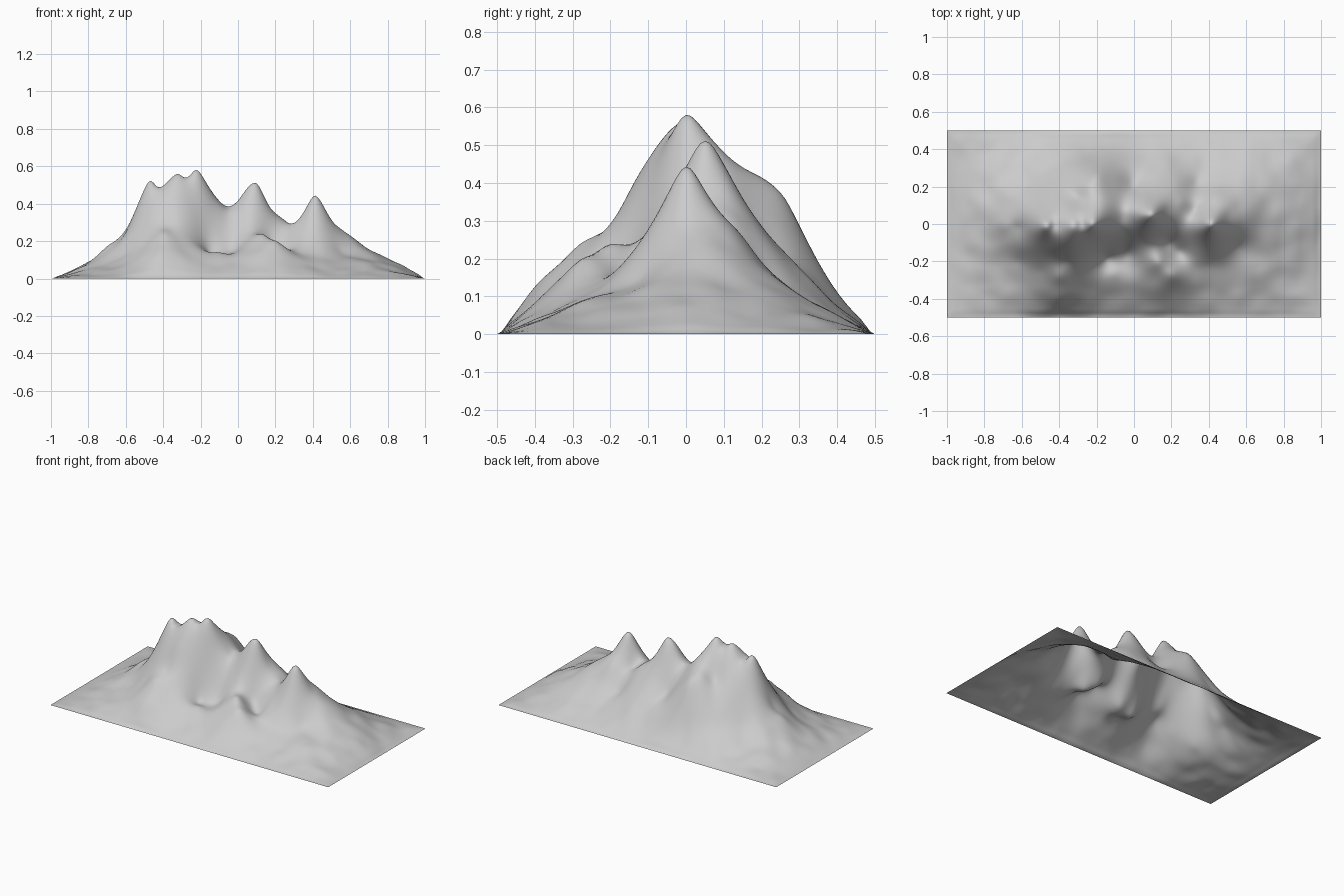
import bpy, math
from mathutils import Vector, noise

if "Cube" in bpy.data.objects:
    bpy.data.objects.remove(bpy.data.objects["Cube"])

# Crest lines and valleys of the range: (x, y, height)
main_ridge = [(-.78, 0, .10), (-.69, -.01, .18), (-.61, -.02, .23), (-.55, -.02, .36), (-.47, -.01, .52),
              (-.43, -.01, .49), (-.32, -.01, .56), (-.28, 0, .54), (-.22, 0, .58), (-.15, .01, .48),
              (-.06, .03, .38), (0, .04, .41), (.05, .05, .48), (.1, .05, .51), (.17, .07, .38)]
east_ridge = [(.25, .12, .305), (.33, .07, .27), (.41, 0, .44), (.45, .01, .40), (.5, .04, .31),
              (.55, .05, .265), (.6, .08, .225), (.67, .13, .165), (.78, .1, .11), (.88, 0, .07)]
back_spurs = [(-.3, .14, .39), (-.25, .21, .395), (-.2, .26, .365), (-.25, .38, .12), (-.55, .2, .17),
              (0, .2, .24), (.17, .17, .32), (.22, .24, .22), (.43, .15, .26), (.46, .22, .17),
              (.34, .22, .15)]
front_spurs = [(-.34, -.14, .40), (-.37, -.2, .29), (-.4, -.28, .24), (-.42, -.4, .12), (-.5, -.25, .18),
               (-.62, -.2, .12), (-.15, -.18, .14), (-.11, -.26, .14), (-.03, -.16, .15), (.13, -.2, .235),
               (.2, -.27, .195), (.18, -.1, .19), (.25, -.15, .15), (.35, -.08, .28), (.31, -.13, .2),
               (.4, -.22, .13), (.55, -.12, .15), (.7, -.25, .09)]

# Zero-height rim around the 2 x 1 footprint
rim = [(-1 + i * .2, s * .5, 0) for i in range(11) for s in (-1, 1)]
rim += [(s, -.3 + i * .2, 0) for i in range(4) for s in (-1, 1)]
pts = main_ridge + east_ridge + back_spurs + front_spurs + rim


def kernel(dx, dy):
    return math.sqrt(dx * dx + dy * dy + .0006)


def solve(a, b):
    n = len(b)
    m = [row + [v] for row, v in zip(a, b)]
    for i in range(n):
        p = max(range(i, n), key=lambda r: abs(m[r][i]))
        m[i], m[p] = m[p], m[i]
        for r in range(i + 1, n):
            f = m[r][i] / m[i][i]
            for c in range(i, n + 1):
                m[r][c] -= f * m[i][c]
    w = [0] * n
    for i in reversed(range(n)):
        w[i] = (m[i][n] - sum(m[i][c] * w[c] for c in range(i + 1, n))) / m[i][i]
    return w


weights = solve([[kernel(p[0] - q[0], p[1] - q[1]) for q in pts] for p in pts], [p[2] for p in pts])


def height(x, y):
    h = sum(w * kernel(x - p[0], y - p[1]) for w, p in zip(weights, pts))
    edge = min(1, min(1 - abs(x), .5 - abs(y)) / .12)
    # Small erosion bumps, fading out at the rim
    bump = noise.noise(Vector((x * 9, y * 9, 3))) * .01
    return max(0, h + bump * edge) * min(1, edge * 4)


# Terrain surface: one open smooth sheet
NX, NY = 160, 80
verts = []
for j in range(NY + 1):
    for i in range(NX + 1):
        x, y = -1 + 2 * i / NX, -.5 + j / NY
        verts.append((x, y, height(x, y)))
faces = []
for j in range(NY):
    for i in range(NX):
        a = j * (NX + 1) + i
        faces.append((a, a + 1, a + NX + 2, a + NX + 1))
mesh = bpy.data.meshes.new("mountain_range")
mesh.from_pydata(verts, [], faces)
mesh.polygons.foreach_set("use_smooth", [True] * len(faces))
mesh.update()
terrain = bpy.data.objects.new("mountain_range", mesh)
bpy.context.collection.objects.link(terrain)
